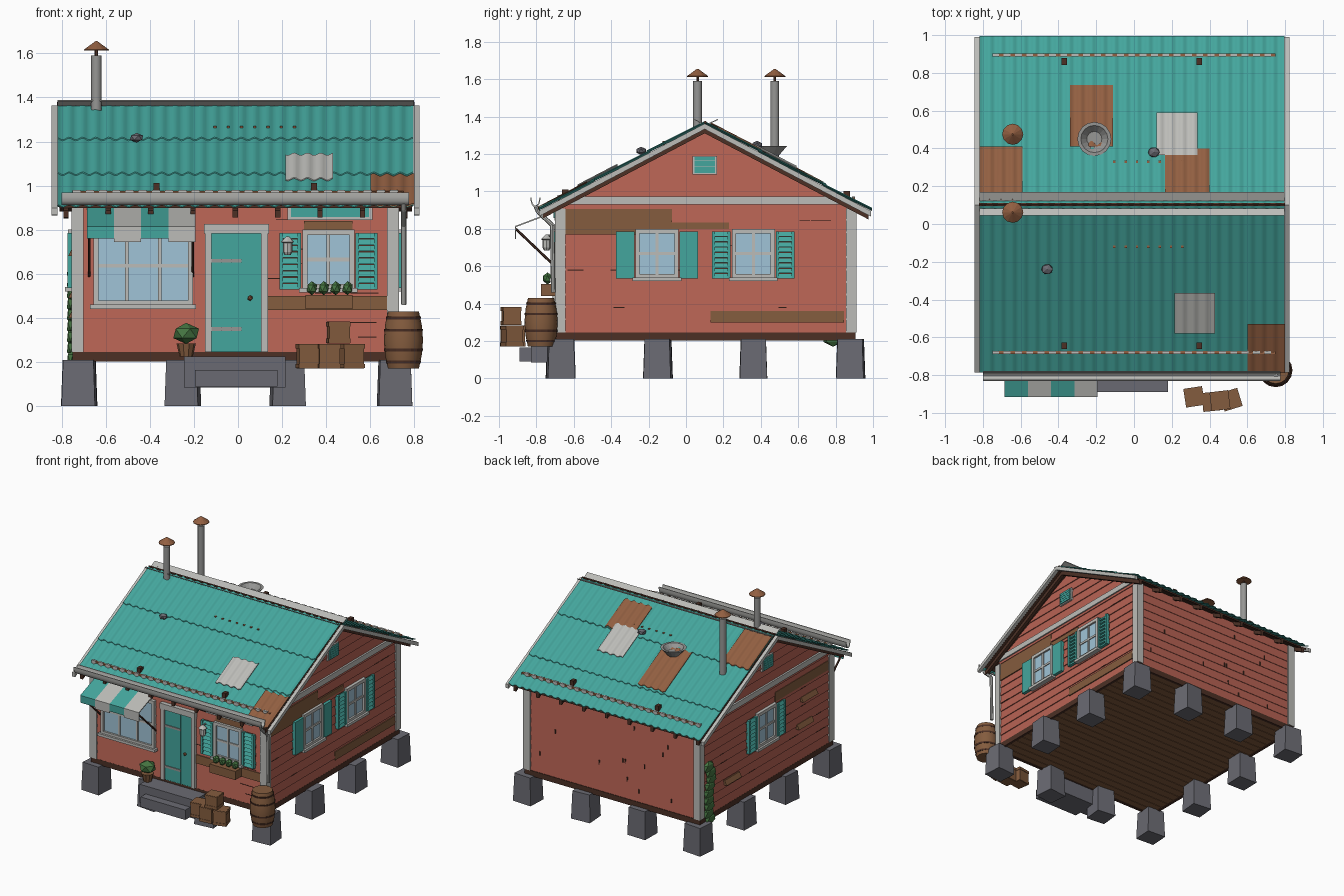
import bpy, bmesh, math, random
from mathutils import Vector, Matrix

if "Cube" in bpy.data.objects:
    bpy.data.objects.remove(bpy.data.objects["Cube"])
random.seed(4)

def material(name, *rgb):
    m = bpy.data.materials.new(name)
    m.diffuse_color = [((c / 255 + .055) / 1.055) ** 2.4 for c in rgb] + [1]
    m.use_nodes = True
    m.node_tree.nodes["Principled BSDF"].inputs["Base Color"].default_value = m.diffuse_color
    return m

TEAL = material("teal paint", 68, 166, 157)
RED = material("red siding", 184, 99, 84)
LIGHT = material("pale trim", 188, 188, 184)
METAL = material("grey metal", 150, 150, 148)
DARK = material("dark timber", 76, 48, 37)
WOOD = material("brown wood", 132, 92, 62)
RUST = material("rust", 146, 95, 65)
STONE = material("stone", 106, 106, 114)
GLASS = material("glass", 160, 196, 215)
GREEN = material("leaves", 70, 118, 66)
parts = {}   # part name -> (bmesh, material)

def part(name, mat):
    return parts.setdefault(name, (bmesh.new(), mat))[0]

def hexa(name, mat, pts):
    """Solid from four bottom and four top corners."""
    bm = part(name, mat)
    v = [bm.verts.new(p) for p in pts]
    for f in ((3, 2, 1, 0), (4, 5, 6, 7), (0, 1, 5, 4), (1, 2, 6, 5), (2, 3, 7, 6), (3, 0, 4, 7)):
        bm.faces.new([v[i] for i in f])

def box(name, mat, x0, x1, y0, y1, z0, z1, turn=0, taper=0):
    c, rot, pts = Vector(((x0 + x1) / 2, (y0 + y1) / 2, 0)), Matrix.Rotation(turn, 3, 'Z'), []
    for z, t in ((z0, 0), (z1, taper)):
        for x, y in ((x0 + t, y0 + t), (x1 - t, y0 + t), (x1 - t, y1 - t), (x0 + t, y1 - t)):
            pts.append(rot @ (Vector((x, y, z)) - c) + c)
    hexa(name, mat, pts)

def prism(name, mat, profile, x0, x1):
    """Extrude a (y, z) profile along x."""
    bm = part(name, mat)
    a, b = [[bm.verts.new((x, y, z)) for y, z in profile] for x in (x0, x1)]
    bm.faces.new(a)
    bm.faces.new(b[::-1])
    for i in range(len(a)):
        bm.faces.new((a[i - 1], a[i], b[i], b[i - 1]))

def lathe(name, mat, cx, cy, profile, n=16):
    bm = part(name, mat)
    rings = [[bm.verts.new((cx + r * math.cos(k * math.tau / n), cy + r * math.sin(k * math.tau / n), z))
              for k in range(n)] for r, z in profile]
    for a, b in zip(rings, rings[1:]):
        for k in range(n):
            bm.faces.new((a[k - 1], a[k], b[k], b[k - 1]))
    bm.faces.new(rings[0][::-1])
    bm.faces.new(rings[-1])

def rod(name, mat, p, q, r, n=8):
    p, q = Vector(p), Vector(q)
    m = Matrix.Translation((p + q) / 2) @ (q - p).to_track_quat('Z', 'Y').to_matrix().to_4x4()
    bmesh.ops.create_cone(part(name, mat), cap_ends=True, segments=n, radius1=r, radius2=r, depth=(q - p).length, matrix=m)

def blob(name, mat, c, *size):
    m = Matrix.Translation(c) @ Matrix.Diagonal((*size, 1))
    bmesh.ops.create_icosphere(part(name, mat), subdivisions=1, radius=1, matrix=m)

X0, X1, Y0, Y1 = -.74, .715, -.685, .895     # wall planes
RIDGE, TOP, SLOPE = .10, 1.361, .526

def roof_z(y):
    return TOP - SLOPE * abs(y - RIDGE)

def plate(name, mat, wall, u0, u1, z0, z1, d1, inset=0, d_top=None):
    """Solid fixed to a wall, reaching d1 outwards (d_top at its top edge)."""
    at = {'front': lambda u, d, z: (u, Y0 - d, z), 'back': lambda u, d, z: (u, Y1 + d, z),
          'right': lambda u, d, z: (X1 + d, u, z), 'left': lambda u, d, z: (X0 - d, u, z)}[wall]
    dt, a, b = (d1 if d_top is None else d_top), u0 + inset, u1 - inset
    hexa(name, mat, [at(*p) for p in ((u0, 0, z0), (u1, 0, z0), (u1, d1, z0), (u0, d1, z0),
                                      (a, 0, z1), (b, 0, z1), (b, dt, z1), (a, dt, z1))])

# House core, lapped siding and corner boards
prism("wall_core", RED, [(Y0, .22), (Y1, .22), (Y1, .915), (RIDGE, 1.335), (Y0, .915)], X0, X1)
PITCH = .0665
for wall in ('front', 'back', 'left', 'right'):
    long = wall in ('front', 'back')
    for i in range(10 if long else 16):
        z0, z1 = .245 + i * PITCH, .245 + (i + 1) * PITCH
        lo, hi = [min(.79, (1.335 - z) / SLOPE) for z in (z0, z1)]
        a, b = (X0, X1) if long else (RIDGE - lo, RIDGE + lo)
        plate("siding", RED, wall, a, b, z0, z1, .006 if wall == 'back' else .009, 0 if long else lo - hi, .002)
    a, b = (X0, X1) if long else (Y0, Y1)
    plate("corner_boards", LIGHT, wall, a - .016, a + .04, .245, .91, .016)
    plate("corner_boards", LIGHT, wall, b - .04, b + .016, .245, .91, .016)
    if not long:    # gable band and vent
        plate("gable_band", LIGHT, wall, -.66, .86, .93, .972, .017, inset=.07)
        plate("gable_vent_frame", LIGHT, wall, .035, .165, 1.09, 1.19, .018)
        for i in range(5):
            plate("gable_vent_slats", TEAL, wall, .045, .155, 1.098 + i * .0175, 1.114 + i * .0175, .026)
# Floor planks inside a dark skirt
for i in range(24):
    y = Y0 + i * (Y1 - Y0) / 24
    box("floor", WOOD, X0, X1, y, y + .062, .208, .24)
box("floor_gaps", DARK, X0, X1, Y0, Y1, .216, .235)
for x in (X0 - .01, X1 - .01):
    box("skirt", DARK, x, x + .02, Y0 - .01, Y1 + .01, .203, .245)
for y in (Y0 - .01, Y1 - .01):
    box("skirt", DARK, X0, X1, y, y + .02, .203, .245)
# Foundation blocks around the edge
for i, x in enumerate((-.72, -.25, .225, .71)):
    for j, y in enumerate((-.67, -.15, .36, .88)):
        if i in (0, 3) or j in (0, 3):
            turn = random.uniform(-.12, .12)
            box("foundation_blocks", STONE, x - .076, x + .076, y - .073, y + .073, 0, .21, turn, .007)

# Roof deck, rafters and barge boards
def gable_strip(name, mat, x0, x1, top, depth, ya, yb):
    pts = [(ya, roof_z(ya)), (RIDGE, TOP), (yb, roof_z(yb))]
    prism(name, mat, [(y, z + top) for y, z in pts] + [(y, z + top - depth) for y, z in pts[::-1]], x0, x1)

gable_strip("roof_deck", DARK, -.81, .79, -.006, .013, -.745, .975)
for i in range(9):
    gable_strip("rafters", DARK, -.792 + i * .192, -.768 + i * .192, -.018, .032, -.765, .975)
for x in (-.845, .797):
    gable_strip("barge_boards", LIGHT, x, x + .026, .002, .03, -.785, .99)

# Corrugated sheets, with a thin lap at each lower edge
def sheet(name, mat, x0, x1, ylow, yhigh, lift_low, lift_high):
    bm, n, rows = part(name, mat), int((x1 - x0) / .01), []
    for y, lift in ((ylow, lift_low), (ylow, lift_low - .005), (yhigh, lift_high - .005), (yhigh, lift_high)):
        xs = [x0 + (x1 - x0) * k / n for k in range(n + 1)]
        rows.append([bm.verts.new((x, y, roof_z(y) + lift + .006 * math.sin(x * math.tau / .06))) for x in xs])
    for a in range(4):
        for k in range(n):
            bm.faces.new((rows[a - 1][k], rows[a - 1][k + 1], rows[a][k + 1], rows[a][k]))
    for k in (0, n):
        bm.faces.new([row[k] for row in rows])

for lo, hi in ((-.785, -.49), (-.51, -.19), (-.21, .10), (.995, .73), (.75, .385), (.405, .10)):
    sheet("roof_sheets", TEAL, -.818, .796, lo, hi, .016, .009)
for x0, x1, lo, hi in ((.60, .80, -.79, -.53), (-.34, -.11, .41, .735), (-.817, -.59, .41, .13), (.165, .40, .40, .17)):
    sheet("rust_patches", RUST, x0, x1, lo, hi, .022, .02)
for x0, x1, lo, hi in ((.215, .43, -.58, -.365), (.12, .335, .59, .365)):
    sheet("metal_patches", LIGHT, x0, x1, lo, hi, .028, .027)
# Crossed ridge boards, snow bars and nails
for a, b, top in ((.083, .045, 1.389), (.122, .17, 1.387)):
    prism("ridge_boards", LIGHT, [(a, 1.366), (b, top), (b, top - .006), (a, 1.36)], -.818, .798)
rod("ridge_strip", DARK, (-.82, .103, 1.37), (.80, .103, 1.37), .008, 6)
for y, yb, s in ((-.68, -.645, 1), (.895, .86, -1)):
    for i in range(25):
        x, z = -.75 + i * .06, roof_z(y)
        box("snow_bars", LIGHT, x, x + .036, y - .008, y + .008, z, z + .03)
        box("snow_bar_rust", RUST, x + .036, x + .06, y - .008, y + .008, z, z + .025)
    for x in (-.37, .345):
        box("snow_brackets", DARK, x - .014, x + .014, yb - .018, yb + .018, roof_z(yb), roof_z(yb) + .042)
for i in range(14):
    x, y = -.11 + i % 7 * .06, (-.12, .33)[i // 7]
    box("rusty_nails", RUST, x, x + .012, y - .006, y + .006, roof_z(y), roof_z(y) + .024)
# Chimney pipes, roof basin and stones
for y, z in ((.062, 1.34), (.475, 1.15)):
    lathe("chimney_pipes", METAL, -.642, y, [(.024, z), (.024, 1.59)], 14)
    lathe("chimney_stems", DARK, -.642, y, [(.008, 1.58), (.008, 1.63)], 6)
    lathe("chimney_caps", RUST, -.642, y, [(.056, 1.612), (.056, 1.617), (.004, 1.655)], 12)
lathe("roof_basin", METAL, -.21, .45, [(.04, 1.185), (.09, 1.243), (.072, 1.243), (.04, 1.21)], 16)
for x, y in ((-.46, -.24), (.105, .38)):
    blob("roof_stones", STONE, (x, y, roof_z(y) + .035), .034, .03, .022)
# Gutter and downspout
arc = [(math.cos(t * math.pi / 8), math.sin(t * math.pi / 8)) for t in range(8, 17)]
prism("gutter", LIGHT, [(-.805 + .027 * c, .968 + .055 * s) for c, s in arc]
      + [(-.805 + .021 * c, .968 + .045 * s) for c, s in arc[::-1]], -.80, .775)
spout = [(.752, -.805, .925), (.752, -.79, .89), (.752, -.715, .82), (.752, -.71, .46)]
for p, q in zip(spout, spout[1:]):
    rod("downspout", LIGHT, p, q, .012)

# Windows with bars, sill and shutters
def window(wall, c, w, z0, z1, cols, rows, shutters=None):
    h = w / 2
    plate("window_glass", GLASS, wall, c - h + .015, c + h - .015, z0 + .015, z1 - .015, .016)
    for u in (c - h, c + h - .022):
        plate("window_frames", LIGHT, wall, u, u + .022, z0, z1, .03)
    for z in (z0, z1 - .024):
        plate("window_frames", LIGHT, wall, c - h, c + h, z, z + .024, .03)
    plate("window_sills", LIGHT, wall, c - h - .015, c + h + .015, z0 - .014, z0 + .006, .045)
    for i in range(1, cols):
        plate("window_bars", LIGHT, wall, c - h + w * i / cols - .008, c - h + w * i / cols + .008, z0, z1, .023)
    for i in range(1, rows):
        z = z0 + (z1 - z0) * i / rows
        plate("window_bars", LIGHT, wall, c - h, c + h, z - .008, z + .008, .0225)
    for s in (-1, 1) if shutters else ():
        a, b = sorted((c + s * (h + .006), c + s * (h + .105)))
        if shutters == 'solid':
            plate("shutters", TEAL, wall, a, b, z0, z1 - .015, .03)
            continue
        plate("shutter_backs", DARK, wall, a, b, z0, z1 - .015, .013)
        for u in (a, b - .016):
            plate("shutters", TEAL, wall, u, u + .016, z0, z1 - .015, .032)
        for i in range(9):
            z = z0 + i * (z1 - z0 - .04) / 8
            plate("shutters", TEAL, wall, a, b, z, z + .0235, .03, d_top=.018)

window('front', -.43, .45, .455, .82, 3, 2)
window('front', .41, .235, .53, .80, 2, 2, 'louvred')
window('right', -.155, .23, .535, .80, 2, 2, 'solid')
window('right', .36, .23, .535, .80, 2, 2, 'louvred')
window('left', .12, .23, .535, .80, 2, 2, 'louvred')
# Door with planks, strap hinges, knob and transom
for u in (-.15, .105):
    plate("door_frame", LIGHT, 'front', u, u + .03, .245, .79, .03)
plate("door_frame", LIGHT, 'front', -.155, .14, .782, .825, .036)
plate("door", TEAL, 'front', -.12, .105, .245, .785, .017)
for i in range(5):
    plate("door", TEAL, 'front', -.12 + i * .045, -.0765 + i * .045, .25, .782, .022)
for z in (.35, .66):
    plate("door_hinges", METAL, 'front', -.12, .015, z - .008, z + .008, .028)
blob("door_knob", RUST, (.055, Y0 - .032, .49), .013, .013, .013)
plate("transom_frame", LIGHT, 'front', .225, .61, .845, .91, .018)
plate("transom", TEAL, 'front', .24, .595, .857, .91, .024)
# Striped awning with valance and struts
for i in range(4):
    x, low = -.685 + i * .123, .745 + .015 * (1 - i % 2)
    prism("awning_pale" if i % 2 else "awning_teal", LIGHT if i % 2 else TEAL, [(-.69, .90), (-.915, .815),
          (-.915, low), (-.908, low), (-.908, .81), (-.69, .892)], x, x + .123)
for x in (-.675, -.205):
    rod("awning_struts", DARK, (x, -.91, .80), (x, -.69, .59), .007, 6)
# Weathered boards, loose boards and cracks
for wall, a, b, c, d in (('right', -.645, -.075, .77, .905), ('right', -.075, .23, .80, .835), ('right', .13, .845, .30, .362),
                         ('front', .13, .675, .435, .50), ('front', .30, .52, .80, .84), ('left', -.64, 0, .80, .87)):
    plate("weathered_boards", WOOD, wall, a, b, c, d, .0115, d_top=.010)
for u, z in ((-.40, .68), (-.35, .49), (.52, .40)):
    plate("loose_boards", WOOD, 'left', u - .09, u + .09, z, z + .035, .03, d_top=.012)
for wall, a, b in (('right', -.6, .8), ('left', -.6, .7), ('back', -.65, .6), ('front', .15, .6)):
    for i in range(12):
        u, z = random.uniform(a, b), .245 + PITCH * random.randint(1, 9)
        w, h = (.004, .03) if wall == 'back' else (random.uniform(.02, .06), .004)
        plate("cracks", DARK, wall, u - w, u + w, z, z + h, .0105)
# Lantern, flower box, potted plant and vine
rod("lantern_arm", METAL, (.225, -.69, .765), (.225, -.75, .765), .006)
lathe("lantern", LIGHT, .225, -.745, [(.014, .685), (.022, .70), (.022, .74), (.03, .745), (.006, .77)], 8)
box("flower_box", WOOD, .305, .52, -.775, -.70, .44, .505)
for i in range(4):
    blob("flower_box_plants", GREEN, (.335 + i * .054, -.74, .535), .026, .028, .032)
lathe("plant_pot", WOOD, -.235, -.75, [(.03, .225), (.044, .285)], 10)
blob("pot_plant", GREEN, (-.235, -.75, .33), .065, .06, .048)
for i in range(9):
    blob("vine", GREEN, (X0 - .014, .79 + random.uniform(-.02, .02), .215 + i * .05), .024, .06, .045)
# Steps, crates and barrel
box("steps", STONE, -.245, .215, -.83, -.68, .085, .225)
box("steps", STONE, -.195, .18, -.89, -.82, .09, .165)
for x, y, z, t in ((.318, -.915, .17, .15), (.412, -.94, .17, .1), (.513, -.93, .17, .3), (.455, -.935, .285, .12)):
    h = .113 if z < .2 else .098
    box("crates", WOOD, x - .047, x + .047, y - .047, y + .047, z, z + h, t)
    for k in (z + .012, z + h - .012):
        box("crate_slats", WOOD, x - .05, x + .05, y - .05, y + .05, k - .01, k + .01, t)
lathe("barrel", WOOD, .75, -.775, [(.07, .17), (.083, .23), (.089, .30), (.083, .37), (.07, .43)], 16)
for z, r in ((.20, .078), (.255, .087), (.345, .087), (.40, .078)):
    lathe("barrel_hoops", DARK, .75, -.775, [(r, z - .006), (r + .002, z + .006)], 16)
# Turn every part into an object
for name, (bm, mat) in parts.items():
    bmesh.ops.recalc_face_normals(bm, faces=bm.faces)
    me = bpy.data.meshes.new(name)
    bm.to_mesh(me)
    me.materials.append(mat)
    if name in ("roof_sheets", "rust_patches", "metal_patches", "chimney_pipes", "downspout", "gutter", "barrel"):
        me.polygons.foreach_set("use_smooth", [True] * len(me.polygons))
        me.set_sharp_from_angle(angle=math.radians(40))
    bpy.context.collection.objects.link(bpy.data.objects.new(name, me))
